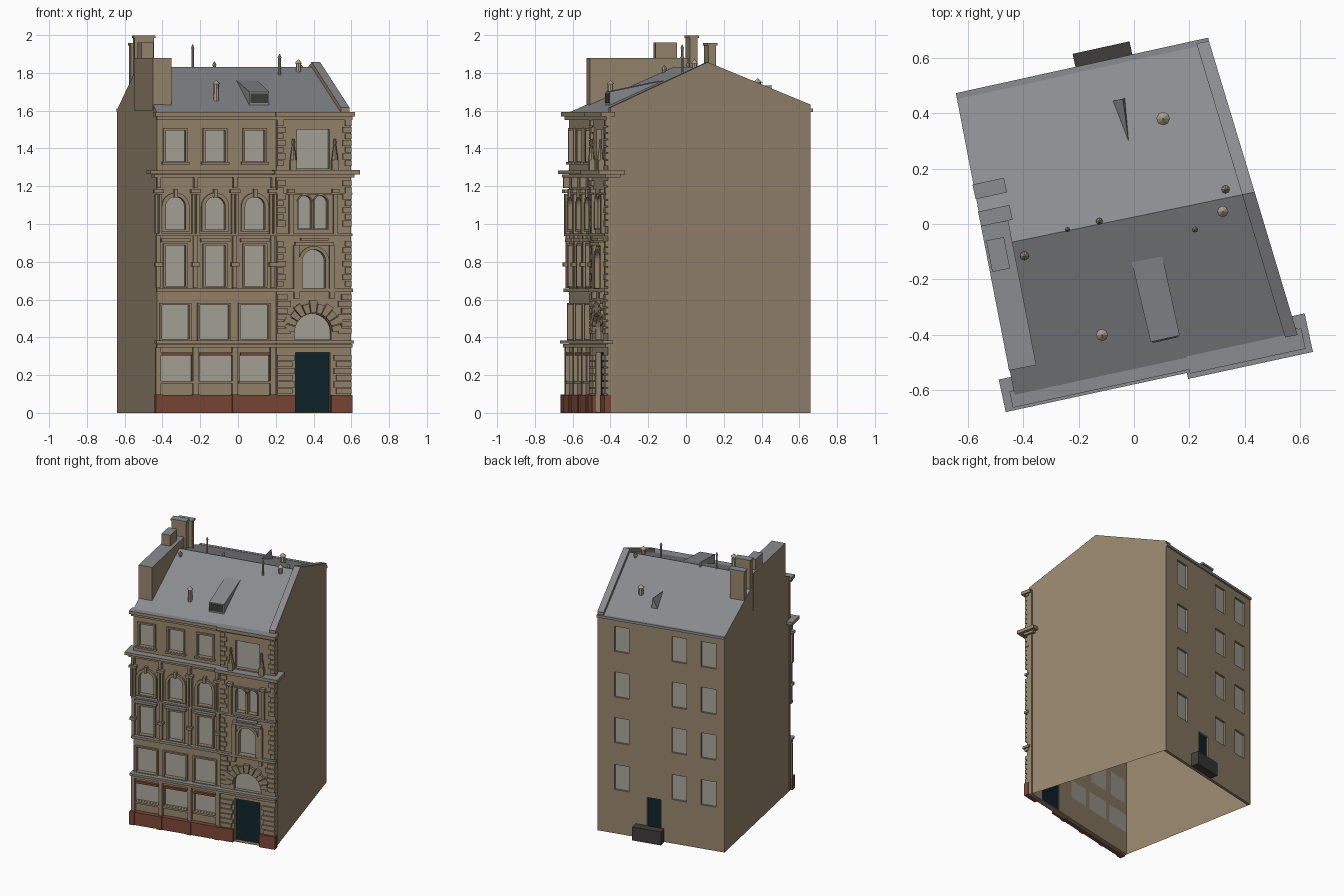
import bpy, bmesh, math
from mathutils import Matrix, Vector

if "Cube" in bpy.data.objects:
    bpy.data.objects.remove(bpy.data.objects["Cube"])


def material(name, rgb):
    m = bpy.data.materials.new(name)
    m.use_nodes = True
    m.diffuse_color = (*rgb, 1)
    m.node_tree.nodes["Principled BSDF"].inputs["Base Color"].default_value = (*rgb, 1)
    return m


STONE = material("sandstone", (.31, .24, .155))
SLATE = material("slate_grey", (.26, .265, .28))
GLASS = material("pale_glass", (.40, .38, .33))
BRICK = material("red_brick", (.20, .065, .04))
TEAL = material("dark_teal", (.005, .018, .027))
DARK = material("dark_metal", (.05, .047, .043))
POT = material("pale_clay", (.40, .36, .28))

# Facade frames: local x runs along the wall, local -y points outward
ANGLE = math.radians(12.2)
COS = math.cos(ANGLE)
FRONT = Matrix.Translation((0, -.527, 0)) @ Matrix.Rotation(ANGLE, 4, 'Z') @ Matrix.Diagonal((1 / COS, 1, 1, 1))
BACK = Matrix.Translation((.27, .66, 0)) @ Matrix.Rotation(math.pi + math.radians(12.4), 4, 'Z')
UPRIGHT = Matrix.Rotation(math.pi / 2, 4, 'X')


def finish(name, me, mat, top=None):
    me.materials.clear()
    me.materials.append(mat)
    me.shade_flat()
    if top:
        me.materials.append(top)
    for p in me.polygons:
        p.material_index = 1 if top and p.normal.z > .3 else 0
    ob = bpy.data.objects.new(name, me)
    bpy.context.collection.objects.link(ob)
    return ob


def panel(name, loops, d0, d1, mat, frame=FRONT, top=None):
    """Extruded outlines; an outline inside another becomes a hole."""
    cu = bpy.data.curves.new(name, 'CURVE')
    cu.dimensions = '2D'
    cu.fill_mode = 'BOTH'
    cu.extrude = (d1 - d0) / 2
    for loop in loops:
        s = cu.splines.new('POLY')
        s.points.add(len(loop) - 1)
        for p, (x, z) in zip(s.points, loop):
            p.co = (x, z, 0, 1)
        s.use_cyclic_u = True
    tmp = bpy.data.objects.new(name + "_outline", cu)
    bpy.context.collection.objects.link(tmp)
    dg = bpy.context.evaluated_depsgraph_get()
    me = bpy.data.meshes.new_from_object(tmp.evaluated_get(dg))
    bpy.data.objects.remove(tmp)
    me.transform(frame @ Matrix.Translation((0, -(d0 + d1) / 2, 0)) @ UPRIGHT)
    me.update()
    return finish(name, me, mat, top)


def rect(x0, x1, z0, z1):
    return [(x0, z0), (x1, z0), (x1, z1), (x0, z1)]


def arch(x0, x1, z0, z1, n=12):
    r, c = (x1 - x0) / 2, (x0 + x1) / 2
    return [(x0, z0), (x1, z0)] + [(c + r * math.cos(math.pi * i / n), z1 - r + r * math.sin(math.pi * i / n)) for i in range(n + 1)]


def hull(name, pts, mat, top=None):
    bm = bmesh.new()
    for p in pts:
        bm.verts.new(p)
    bmesh.ops.convex_hull(bm, input=bm.verts)
    bmesh.ops.dissolve_limit(bm, angle_limit=.01, verts=bm.verts, edges=bm.edges)
    bmesh.ops.recalc_face_normals(bm, faces=bm.faces)
    me = bpy.data.meshes.new(name)
    bm.to_mesh(me)
    bm.free()
    return finish(name, me, mat, top)


def block(name, x, y, w, d, z0, z1, mat=STONE, top=SLATE, turn=ANGLE):
    m = Matrix.Translation((x, y, 0)) @ Matrix.Rotation(turn, 4, 'Z')
    return hull(name, [m @ Vector((a * w / 2, b * d / 2, z)) for a in (-1, 1) for b in (-1, 1) for z in (z0, z1)], mat, top)


def cone(name, loc, r0, r1, z0, z1, mat, sides=8):
    ring = [(math.cos(2 * math.pi * i / sides), math.sin(2 * math.pi * i / sides)) for i in range(sides)]
    return hull(name, [(loc[0] + r * a, loc[1] + r * b, z) for r, z in ((r0, z0), (r1, z1)) for a, b in ring], mat)


# Side walls and roof, hollow and open below
FL, FR, BL, BR = (-.43, -.62), (.59, -.40), (-.64, .46), (.27, .66)
RL, RR = (-.535, -.085), (.435, .115)
EF, EB, RIDGE = 1.59, 1.605, 1.83


def shell(name, faces, mat):
    me = bpy.data.meshes.new(name)
    pts = [p for f in faces for p in f]
    idx, k = [], 0
    for f in faces:
        idx.append(list(range(k, k + len(f))))
        k += len(f)
    me.from_pydata(pts, [], idx)
    me.update()
    return finish(name, me, mat)


shell("left_gable_wall", [[(*FL, EF), (*RL, RIDGE), (*BL, EB), (*BL, 0), (*FL, 0)]], STONE)
shell("right_gable_wall", [[(*FR, 0), (*BR, 0), (*BR, EB), (*RR, RIDGE), (*FR, EF)]], STONE)
shell("roof", [[(*FL, EF), (*FR, EF), (*RR, RIDGE), (*RL, RIDGE)],
               [(*RL, RIDGE), (*RR, RIDGE), (*BR, EB), (*BL, EB)]], SLATE)

# Raised coping along the right gable
for label, a, za, b, zb in (("front", FR, EF, RR, RIDGE), ("back", RR, RIDGE, BR, EB)):
    hull("right_coping_" + label, [(x - s, y - s * .2, z + h) for (x, y), z in ((a, za), (b, zb))
                                   for s in (0, .045) for h in (-.02, .027)], STONE, SLATE)

# Rear wall with windows, door and bin store
LENGTH = (Vector(BL) - Vector(BR)).length
rear = [rect(u - .054, u + .054, z - .093, z + .093) for u in (.18, .6, .815) for z in (.42, .77, 1.11, 1.45)]
rear_door = rect(.365, .465, .005, .31)
panel("rear_wall", [rect(0, LENGTH, 0, EB)] + rear + [rear_door], -.02, 0, STONE, BACK)
panel("rear_windows", rear, -.02, -.014, GLASS, BACK)
panel("rear_door", [rear_door], -.02, -.014, TEAL, BACK)
panel("rear_bin_store", [rect(.28, .49, 0, .1)], 0, .06, DARK, BACK)
panel("rear_eaves", [rect(0, LENGTH, EB - .012, EB + .006)], -.01, .012, SLATE, BACK)

# Window openings of the main facade
BAYS = ((-.385, -.28), (-.175, -.07), (.035, .14))
ground = [rect(a, b, .17, .305) for a, b in ((-.42, -.245), (-.205, -.03), (.01, .165))]
first = [rect(a, b, .39, .57) for a, b in ((-.405, -.26), (-.205, -.05), (.01, .16))]
second = [rect(a, b, .67, .885) for a, b in BAYS]
third = [arch(a, b, .97, 1.145) for a, b in BAYS]
fourth = [rect(a, b, 1.33, 1.495) for a, b in BAYS]
left_holes = ground + first + second + third + fourth
panel("main_facade", [rect(-.43, .2, 0, EF)] + left_holes, -.025, 0, STONE)
panel("main_windows", left_holes, -.025, -.018, GLASS)

# Entrance bay facade
door = rect(.30, .485, .004, .32)
bay_holes = [arch(.297, .49, .388, .525), arch(.335, .458, .66, .865), arch(.315, .385, .975, 1.15),
             arch(.40, .468, .975, 1.15), rect(.31, .48, 1.295, 1.50)]
panel("entrance_facade", [rect(.2, .595, 0, EF), door] + bay_holes, -.025, .015, STONE)
panel("entrance_windows", bay_holes, -.02, -.012, GLASS)
panel("entrance_door", [door], -.02, -.012, TEAL)


# Raised window surrounds, sills and hoods
def surround(name, make, spans, z0, z1, w, d0, d1):
    loops = []
    for a, b in spans:
        loops += [make(a - w, b + w, z0 - w / 2, z1 + w), make(a, b, z0, z1)]
    panel(name, loops, d0, d1, STONE)


surround("first_floor_frames", rect, ((-.405, -.26), (-.205, -.05), (.01, .16)), .39, .57, .011, 0, .014)
surround("second_floor_frames", rect, BAYS, .67, .885, .012, 0, .014)
surround("third_floor_arches", arch, BAYS, .97, 1.145, .02, 0, .016)
surround("fourth_floor_frames", rect, BAYS, 1.33, 1.495, .012, 0, .012)
surround("oriel_frame", arch, ((.335, .458),), .66, .865, .018, .015, .03)
surround("twin_arch_frame", arch, ((.315, .384),), .975, 1.15, .007, .015, .026)
surround("twin_arch_frame_2", arch, ((.40, .468),), .975, 1.15, .007, .015, .026)
panel("upper_sills", [rect(a - .02, b + .02, 1.315, 1.328) for a, b in BAYS], 0, .022, STONE)
panel("shop_sills", [rect(a - .008, b + .008, .155, .168) for a, b in ((-.42, -.245), (-.205, -.03), (.01, .165))], 0, .02, STONE)
panel("shop_fascias", [rect(a, b, .305, .32) for a, b in ((-.42, -.245), (-.205, -.03), (.01, .165))], 0, .018, BRICK)
panel("window_hoods", [rect(a - .025, b + .025, .905, .922) for a, b in BAYS], 0, .025, STONE, top=SLATE)
panel("keystones", [rect((a + b) / 2 - .009, (a + b) / 2 + .009, 1.14, 1.185) for a, b in BAYS], 0, .026, STONE)
panel("oriel_hood", [rect(.295, .50, .885, .905), rect(.325, .47, .912, .925)], .015, .045, STONE, top=SLATE)
panel("oriel_piers", [rect(x - .014, x + .014, .64, .885) for x in (.303, .492)], .015, .036, STONE)
panel("oriel_brackets", [rect(x - .013, x + .013, .605, .64) for x in (.303, .492)], .015, .04, STONE)

# Pilasters, capitals and brackets
CENTRES = (-.425, -.228, -.02, .182)
panel("shop_pilasters", [rect(x - .014, x + .014, .09, .345) for x in CENTRES], 0, .022, STONE)
panel("middle_pilasters", [rect(x - .011, x + .011, .66, .94) for x in CENTRES], 0, .018, STONE)
panel("middle_capitals", [rect(x - .02, x + .02, .775, .795) for x in CENTRES], 0, .032, STONE, top=SLATE)
panel("arcade_columns", [rect(x + s - .007, x + s + .007, .95, 1.16) for x in CENTRES for s in (-.011, .011)], 0, .024, STONE)
panel("arcade_capitals", [rect(x - .026, x + .026, 1.165, 1.182) for x in CENTRES], 0, .032, STONE)
panel("frieze_brackets", [rect(x - .01, x + .01, 1.19, 1.25) for x in CENTRES], 0, .032, STONE)
panel("bay_columns", [rect(x - .011, x + .011, .95, 1.16) for x in (.275, .51)], .015, .036, STONE)
panel("bay_capitals", [rect(x - .018, x + .018, 1.165, 1.185) for x in (.275, .51)], .015, .042, STONE)

# String courses and cornices: x range, height range, inner and outer depth
for name, x0, x1, z0, z1, d0, d1 in (
        ("shop_cornice_lower", -.435, .60, .345, .365, 0, .03),
        ("shop_cornice_upper", -.44, .605, .367, .384, -.01, .045),
        ("main_string", -.435, .2, .64, .658, 0, .028),
        ("bay_string", .2, .60, .64, .658, 0, .036),
        ("arcade_string", -.435, .2, .937, .95, 0, .026),
        ("bay_arcade_string", .2, .60, .937, .95, 0, .034),
        ("impost_string", .2, .60, 1.155, 1.163, 0, .028),
        ("cornice_bed", -.45, .61, 1.245, 1.262, -.05, .032),
        ("great_cornice", -.473, .625, 1.264, 1.284, -.07, .05),
        ("bay_great_cornice", .18, .63, 1.262, 1.286, -.07, .072),
        ("eaves_bed", -.435, .60, 1.55, 1.568, 0, .024),
        ("eaves_cornice", -.445, .605, 1.57, 1.592, -.02, .04),
        ("bay_eaves_cornice", .19, .607, 1.57, 1.594, -.02, .055)):
    panel(name, [rect(x0, x1, z0, z1)], d0, d1, STONE, top=SLATE)

# Brick plinth
panel("plinth", [rect(-.44, .298, 0, .095), rect(.487, .60, 0, .095)], 0, .035, BRICK)
panel("plinth_piers", [rect(x - .018, x + .018, 0, .097) for x in CENTRES], 0, .042, BRICK)

# Rusticated blocks and quoins on the entrance bay
blocks = []
for i in range(41):
    z = .1 + i * .0355
    if any(lo < z + .031 and z < hi for lo, hi in ((.343, .386), (.635, .66), (.935, .952), (1.24, 1.288))) or z > 1.52:
        continue
    w = (.092 if i % 2 else .08) if z < .345 else (.07 if i % 2 else .052) if z < .62 else (.046 if i % 2 else .032)
    blocks += [rect(.203, .203 + w, z, z + .03), rect(.595 - w, .595, z, z + .03)]
panel("quoins", blocks, .015, .03, STONE)
voussoirs = []
for i in range(11):
    a, b = (math.pi * (i + t) / 11 for t in (.06, .94))
    r1 = .165 if i % 2 else .15
    voussoirs.append([(.3935 + r * math.cos(t), .43 + r * math.sin(t)) for r, t in ((.1, a), (r1, a), (r1, b), (.1, b))])
panel("entrance_arch_stones", voussoirs, .015, .034, STONE)

# Finials standing on the great cornice
for i, x in enumerate((.285, .505)):
    p = FRONT @ Vector((x, -.036, 0))
    block(f"finial_base_{i}", p.x, p.y, .036, .03, 1.285, 1.34, top=None)
    cone(f"finial_spire_{i}", p, .018, .005, 1.34, 1.43, STONE)
    cone(f"finial_tip_{i}", p, .01, .006, 1.425, 1.45, STONE)

# Chimney stacks on the left gable
TURN = math.radians(11)
block("long_stack", -.452, -.258, .1, .53, 1.60, 1.88, turn=TURN)
block("middle_stack", -.49, -.11, .065, .115, 1.87, 1.96, turn=TURN)
for name, x, y, z in (("tall_stack", -.5, .03, 1.985), ("rear_stack", -.52, .128, 1.945)):
    block(name, x, y, .105, .042, 1.66, z, turn=ANGLE)
    block(name + "_cap", x, y, .116, .054, z, z + .014, turn=ANGLE)

# Vents and flues
for i, (x, y, r, z0, z1) in enumerate((
        (.105, .38, .018, 1.64, 1.77), (.32, .045, .015, 1.77, 1.87), (.33, .125, .011, 1.79, 1.85),
        (.22, -.02, .008, 1.76, 1.9), (-.125, .01, .009, 1.77, 1.86), (-.24, -.02, .007, 1.77, 1.95),
        (-.395, -.115, .012, 1.75, 1.84), (-.115, -.40, .016, 1.63, 1.76))):
    cone(f"flue_{i}", (x, y), r, r * .9, z0, z1 - .02, POT)
    cone(f"flue_cap_{i}", (x, y), r * 1.35, .002, z1 - .02, z1, POT)

# Front roof window and rear wedge vent
hull("front_dormer", [(-.01, -.13, 1.762), (.1, -.105, 1.762), (.06, -.425, 1.70), (.165, -.402, 1.70),
                      (.06, -.425, 1.62), (.165, -.402, 1.62)], SLATE)
p = FRONT @ Vector((.0, 0, 0))
hull("front_dormer_window", [(x + s * .2, y - s, z) for x, y in ((.066, -.424), (.159, -.403))
                             for z in (1.64, 1.692) for s in (0, .005)], DARK)
hull("rear_wedge_vent", [(-.09, .44, 1.63), (-.03, .455, 1.63), (-.04, .452, 1.735), (-.015, .265, 1.72)], SLATE)
